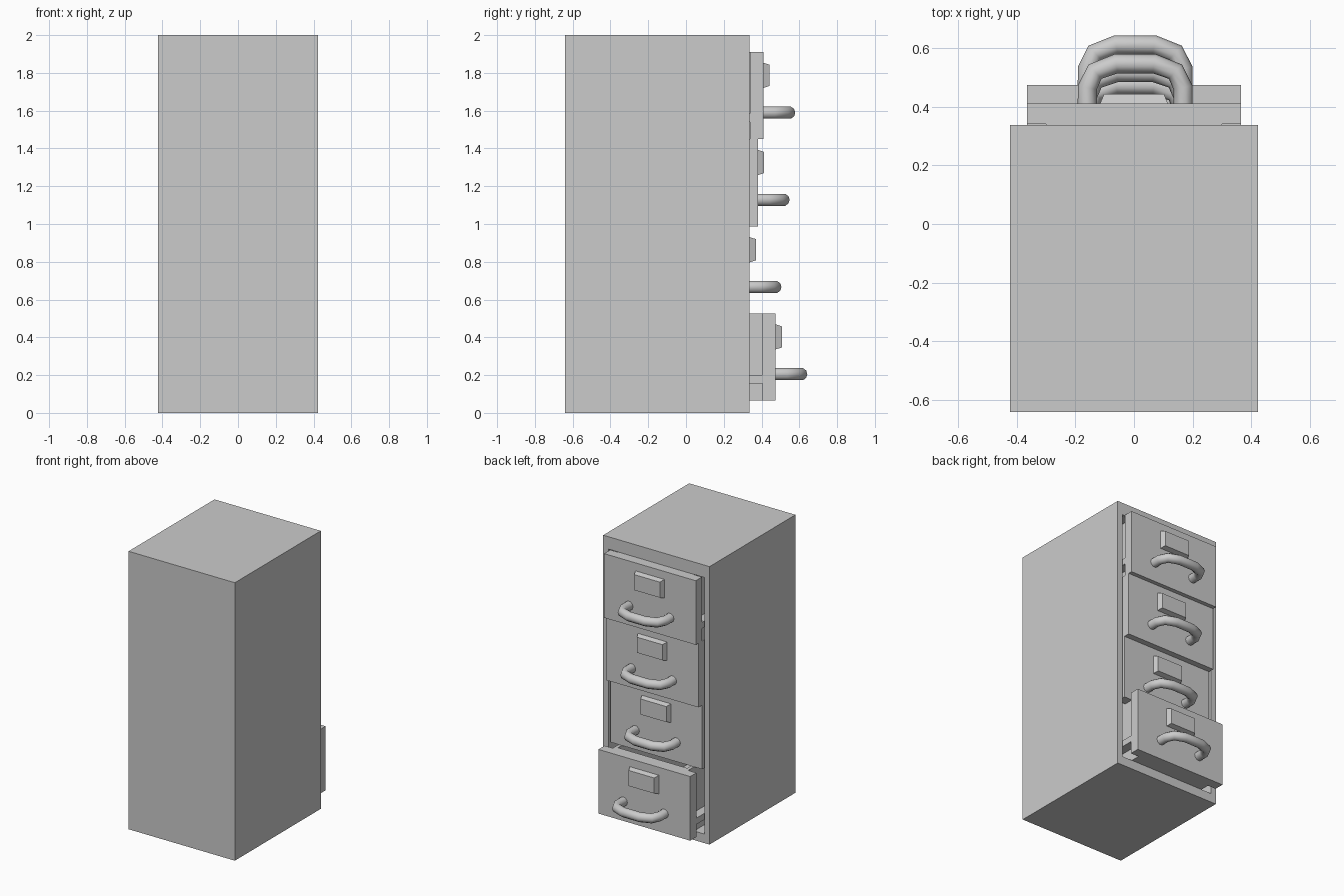
import bpy
import bmesh

cube = bpy.data.objects.get("Cube")
if cube:
    bpy.data.objects.remove(cube, do_unlink=True)

grey = bpy.data.materials.new("grey metal")
grey.use_nodes = True
GREY = (0.6, 0.6, 0.6, 1)
grey.diffuse_color = GREY
grey.node_tree.nodes["Principled BSDF"].inputs["Base Color"].default_value = GREY


def mesh_object(name, bm):
    bmesh.ops.recalc_face_normals(bm, faces=bm.faces)
    mesh = bpy.data.meshes.new(name)
    bm.to_mesh(mesh)
    bm.free()
    mesh.materials.append(grey)
    obj = bpy.data.objects.new(name, mesh)
    bpy.context.collection.objects.link(obj)
    return obj


def add_box(bm, x, y, z):
    """Add a box spanning three (low, high) ranges and return its vertices."""
    verts = bmesh.ops.create_cube(bm, size=1)["verts"]
    for v in verts:
        for i, (low, high) in enumerate((x, y, z)):
            v.co[i] = low if v.co[i] < 0 else high
    return verts


def open_box(name, x, y, z, axis, rim, depth):
    """Box with a recess sunk into its positive face along the given axis."""
    bm = bmesh.new()
    add_box(bm, x, y, z)
    bm.normal_update()
    face = max(bm.faces, key=lambda f: f.calc_center_median()[axis])
    bmesh.ops.inset_region(bm, faces=[face], thickness=rim)
    floor = bmesh.ops.extrude_face_region(bm, geom=[face])["geom"]
    bmesh.ops.delete(bm, geom=[face], context="FACES")
    for v in floor:
        if isinstance(v, bmesh.types.BMVert):
            v.co[axis] -= depth
    return mesh_object(name, bm)


BACK, FACE = -0.64, 0.337
HALF, DRAWER_HALF, BOX_HALF = 0.423, 0.365, 0.3
BASE, STEP, THICK = 0.065, 0.4615, 0.07

# Hollow cabinet, its rim adjusted to the drawer stack
cabinet = open_box("cabinet", (-HALF, HALF), (BACK, FACE), (0, 2), 1,
                   HALF - DRAWER_HALF, 0.93)
for v in cabinet.data.vertices:
    if abs(v.co.x) < HALF - 0.01:
        v.co.z = BASE if v.co.z < 1 else BASE + 4 * STEP


def make_drawer(name, z, y):
    top = z + STEP
    # Front panel
    bm = bmesh.new()
    add_box(bm, (-DRAWER_HALF, DRAWER_HALF), (y - THICK, y), (z, top))
    mesh_object(name + "_front", bm)

    # Open tray behind the panel
    open_box(name + "_tray", (-BOX_HALF, BOX_HALF), (y - 0.92, y - THICK),
             (z, top), 2, 0.035, STEP - 0.04)

    # Slide rails
    bm = bmesh.new()
    for side in (-1, 1):
        add_box(bm, sorted((side * BOX_HALF, side * DRAWER_HALF)),
                (y - 0.92, y - THICK), (z + 0.09, z + 0.135))
    mesh_object(name + "_rails", bm)

    # Label holder with tapered sides
    bm = bmesh.new()
    mid = top - 0.124
    for v in add_box(bm, (-0.12, 0.12), (y - 0.01, y + 0.033),
                     (mid - 0.07, mid + 0.07)):
        if v.co.y > y:
            v.co.x *= 0.85
            v.co.z = mid + (v.co.z - mid) * 0.8
    mesh_object(name + "_label_holder", bm)

    # Bent tube handle
    half = [(0.163, -0.02), (0.163, 0.055), (0.137, 0.109), (0.065, 0.136)]
    path = half + [(-px, py) for px, py in reversed(half)]
    curve = bpy.data.curves.new(name + "_handle", "CURVE")
    curve.dimensions = "3D"
    curve.bevel_depth = 0.033
    curve.bevel_resolution = 3
    curve.use_fill_caps = True
    curve.materials.append(grey)
    spline = curve.splines.new("POLY")
    spline.points.add(len(path) - 1)
    for point, (px, py) in zip(spline.points, path):
        point.co = (px + 0.004, y + py, z + 0.14, 1)
    handle = bpy.data.objects.new(name + "_handle", curve)
    bpy.context.collection.objects.link(handle)
    bpy.ops.object.select_all(action="DESELECT")
    handle.select_set(True)
    bpy.context.view_layer.objects.active = handle
    bpy.ops.object.convert(target="MESH")
    bpy.ops.object.shade_smooth_by_angle(angle=0.9)


# Four drawers from the bottom up, each pulled out a different amount
names = ("bottom_drawer", "lower_drawer", "upper_drawer", "top_drawer")
for i, (name, y) in enumerate(zip(names, (0.474, FACE, 0.38, 0.41))):
    make_drawer(name, BASE + i * STEP, y)
